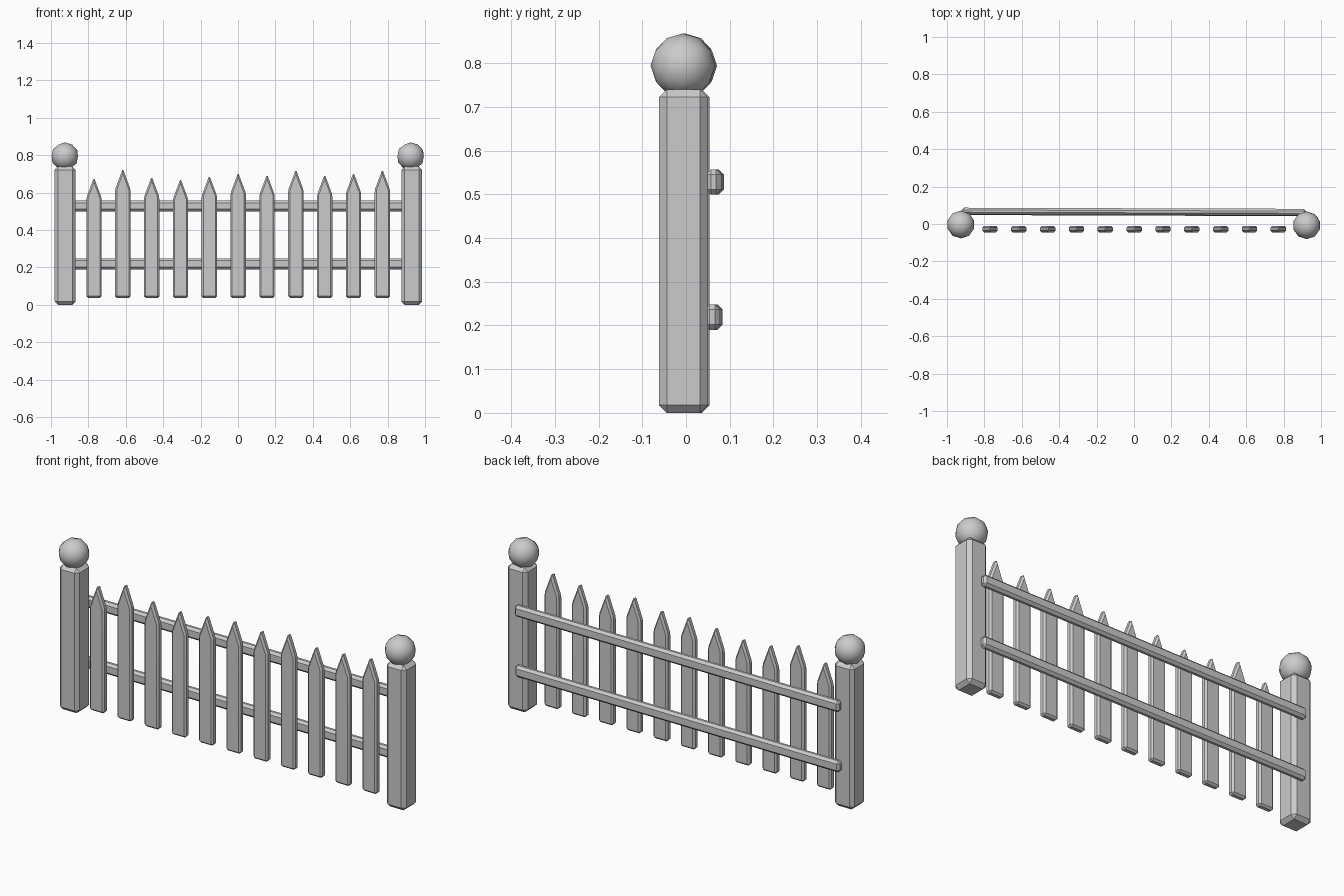
import bpy, bmesh
from math import radians
from mathutils import Vector

if "Cube" in bpy.data.objects:
    bpy.data.objects.remove(bpy.data.objects["Cube"])


def finish(bm, name, bevel=0.0, smooth=30):
    """Chamfer every edge once and turn the bmesh into an object."""
    if bevel:
        bmesh.ops.bevel(bm, geom=bm.edges[:], offset=bevel, segments=1,
                        profile=0.5, affect='EDGES', clamp_overlap=True)
    bmesh.ops.recalc_face_normals(bm, faces=bm.faces[:])
    mesh = bpy.data.meshes.new(name)
    bm.to_mesh(mesh)
    bm.free()
    obj = bpy.data.objects.new(name, mesh)
    bpy.context.collection.objects.link(obj)
    bpy.ops.object.select_all(action='DESELECT')
    obj.select_set(True)
    bpy.context.view_layer.objects.active = obj
    bpy.ops.object.shade_smooth_by_angle(angle=radians(smooth))
    return obj


def prism(name, points, direction, bevel):
    """Extrude a closed outline along a direction, then chamfer it."""
    bm = bmesh.new()
    face = bm.faces.new([bm.verts.new(p) for p in points])
    out = bmesh.ops.extrude_face_region(bm, geom=[face])
    verts = [v for v in out["geom"] if isinstance(v, bmesh.types.BMVert)]
    bmesh.ops.translate(bm, vec=Vector(direction), verts=verts)
    # the extrusion keeps the start face, so the solid stays closed
    return finish(bm, name, bevel)


# end posts with ball caps
for side, x, y in (("left", -0.924, -0.002), ("right", 0.929, -0.006)):
    r = 0.056
    base = [(x - r, y - r, 0), (x + r, y - r, 0), (x + r, y + r, 0), (x - r, y + r, 0)]
    prism(side + "_post", base, (0, 0, 0.74), 0.018)

    bm = bmesh.new()
    bmesh.ops.create_icosphere(bm, subdivisions=2, radius=0.074)
    bmesh.ops.translate(bm, vec=(-0.926 if side == "left" else 0.923, y - 0.001, 0.794),
                        verts=bm.verts[:])
    finish(bm, side + "_ball_cap", smooth=60)

# two rails on the back of the posts, drifting slightly forward to the right
for name, z, y in (("top_rail", 0.528, 0.069), ("bottom_rail", 0.219, 0.066)):
    hy, hz = 0.018, 0.029
    outline = [(-0.922, y + sy * hy, z + sz * hz)
               for sy, sz in ((-1, -1), (1, -1), (1, 1), (-1, 1))]
    prism(name, outline, (1.842, -0.006, 0), 0.012)

# pointed pickets of uneven height
tips = [0.677, 0.724, 0.682, 0.671, 0.688, 0.703, 0.694, 0.720, 0.694, 0.704, 0.720]
for i, tip in enumerate(tips):
    x, w, y = -0.770 + i * 0.1542, 0.041, -0.045
    top = tip + 0.004
    shoulder = top - 0.11
    outline = [(x - w, y, 0.037), (x + w, y, 0.037), (x + w, y, shoulder),
               (x, y, top), (x - w, y, shoulder)]
    prism("picket_%02d" % (i + 1), outline, (0, 0.035, 0), 0.009)
